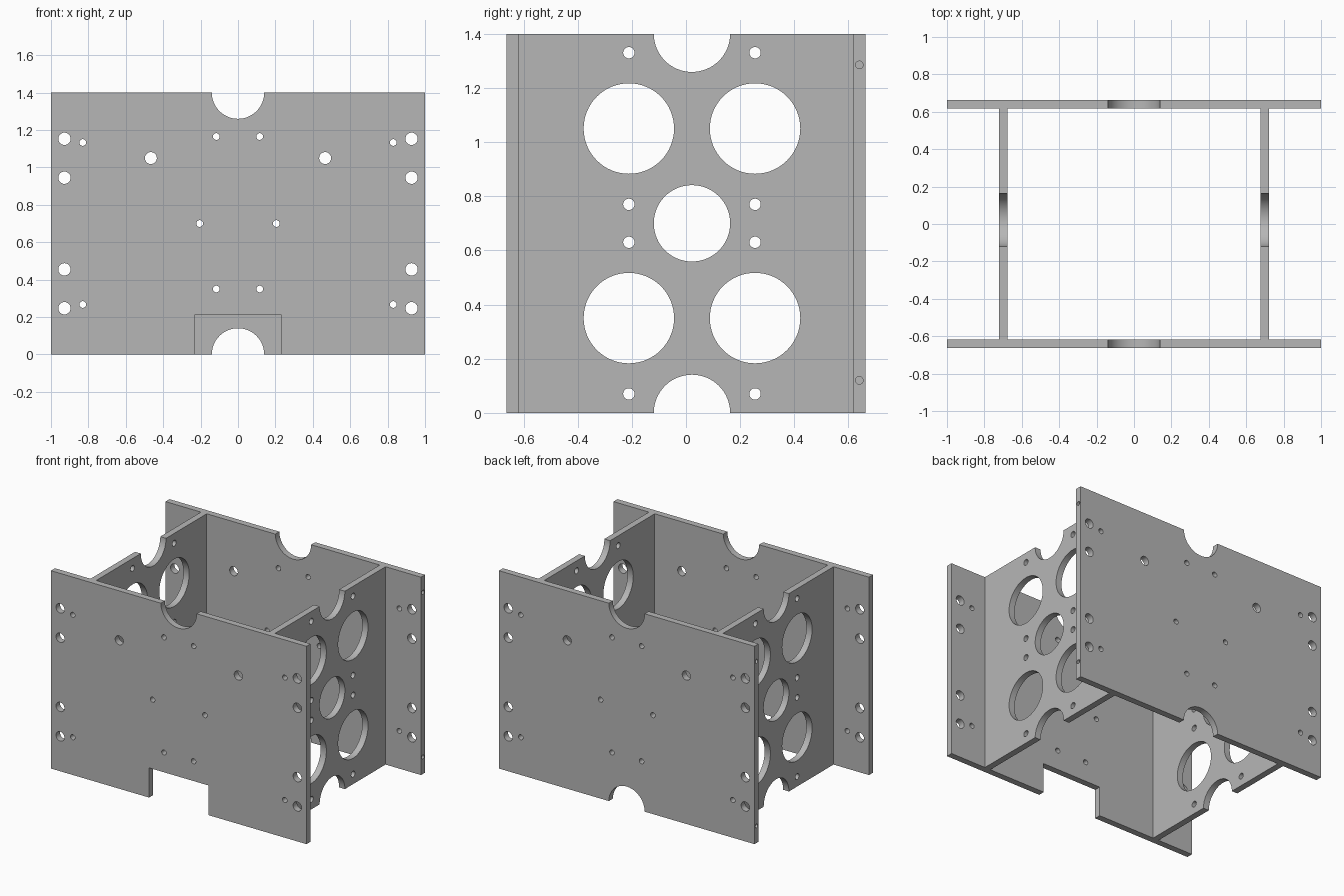
import bpy, bmesh
from math import pi
from mathutils import Matrix, Vector

cube = bpy.data.objects.get("Cube")
if cube:
    bpy.data.objects.remove(cube, do_unlink=True)

H, MID = 1.40, 0.70          # height and mid height
T = 0.045                    # sheet thickness
PLATE_Y = 0.64               # plate centre
WALL_X = 0.70                # side wall centre
HOLE_Y = 0.022               # centre line of the side wall cut-outs

metal = bpy.data.materials.new("grey metal")
metal.use_nodes = True
grey = (0.47, 0.47, 0.47, 1)
metal.diffuse_color = grey
metal.node_tree.nodes["Principled BSDF"].inputs["Base Color"].default_value = grey


def add_box(bm, centre, size):
    m = Matrix.Translation(centre) @ Matrix.Diagonal((*size, 1))
    bmesh.ops.create_cube(bm, size=1, matrix=m)


def add_drill(bm, centre, radius, depth, axis):
    turn = Matrix.Rotation(pi / 2, 4, 'X' if axis == 'Y' else 'Y')
    bmesh.ops.create_cone(bm, cap_ends=True, segments=64 if radius > 0.1 else 32,
                          radius1=radius, radius2=radius, depth=depth,
                          matrix=Matrix.Translation(centre) @ turn)


def make_object(name, bm):
    mesh = bpy.data.meshes.new(name)
    bm.to_mesh(mesh)
    bm.free()
    mesh.materials.append(metal)
    ob = bpy.data.objects.new(name, mesh)
    bpy.context.collection.objects.link(ob)
    return ob


def cut_panel(name, centre, size, cutter_bm):
    """Box panel with every cut-out removed in one boolean."""
    bm = bmesh.new()
    add_box(bm, centre, size)
    panel = make_object(name, bm)
    cutter = make_object(name + "_cutter", cutter_bm)
    cutter.hide_render = True
    mod = panel.modifiers.new("cut", 'BOOLEAN')
    mod.operation, mod.solver, mod.object = 'DIFFERENCE', 'EXACT', cutter
    bpy.ops.object.select_all(action='DESELECT')
    panel.select_set(True)
    bpy.context.view_layer.objects.active = panel
    bpy.ops.object.modifier_apply(modifier="cut")
    bpy.data.objects.remove(cutter, do_unlink=True)
    bpy.ops.object.shade_smooth_by_angle(angle=pi / 6)


def plate_cutters(y, notched):
    bm = bmesh.new()
    for s in (-1, 1):
        for v in (-1, 1):
            # bolt holes near the ends, then small fixing holes
            for x, dz, r in ((0.928, 0.453, 0.033), (0.928, 0.245, 0.033),
                             (0.83, 0.433, 0.018), (0.116, 0.408 - 0.058 + 0.115, 0.018)):
                if x < 0.2:
                    dz = 0.465 if v > 0 else 0.35
                add_drill(bm, (s * x, y, MID + v * dz), r, 0.2, 'Y')
        add_drill(bm, (s * 0.205, y, MID), 0.018, 0.2, 'Y')
        add_drill(bm, (s * 0.466, y, 1.05), 0.032, 0.2, 'Y')
    add_drill(bm, (0, y, H), 0.14, 0.2, 'Y')
    if notched:
        add_box(bm, (0, y, 0), (0.466, 0.2, 0.42))
    else:
        add_drill(bm, (0, y, 0), 0.14, 0.2, 'Y')
        # blind holes in both end edges
        for s in (-1, 1):
            for z in (0.12, 1.285):
                add_drill(bm, (s, y, z), 0.014, 0.1, 'X')
    return bm


def wall_cutters(x):
    bm = bmesh.new()
    for z in (0, MID, H):
        add_drill(bm, (x, HOLE_Y, z), 0.141, 0.2, 'X')
    for s in (-1, 1):
        y = HOLE_Y + s * 0.233
        for v in (-1, 1):
            add_drill(bm, (x, y, MID + v * 0.35), 0.167, 0.2, 'X')
            for dz in (0.07, 0.63):
                add_drill(bm, (x, y, MID + v * dz), 0.021, 0.2, 'X')
    return bm


# Front and back plates
cut_panel("front_plate", Vector((0, -PLATE_Y, MID)), (2, T, H), plate_cutters(-PLATE_Y, True))
cut_panel("back_plate", Vector((0, PLATE_Y, MID)), (2, T, H), plate_cutters(PLATE_Y, False))

# Side walls between the plates
span = 2 * PLATE_Y - T
for name, s in (("left_wall", 1), ("right_wall", -1)):
    cut_panel(name, Vector((s * WALL_X, 0, MID)), (T, span, H), wall_cutters(s * WALL_X))
